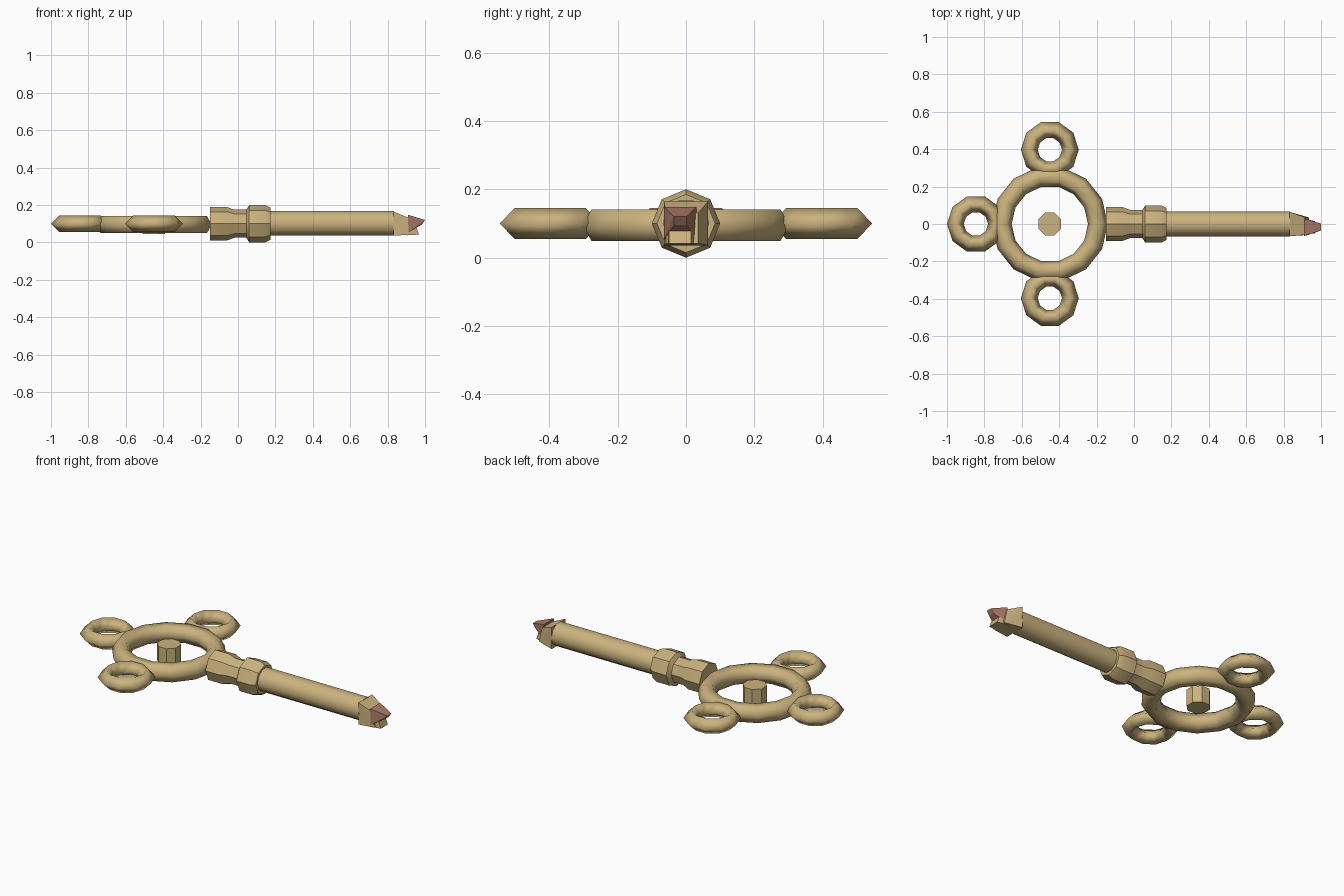
import bpy, bmesh, math
from mathutils import Vector

if "Cube" in bpy.data.objects:
    bpy.data.objects.remove(bpy.data.objects["Cube"])


def material(name, rgb):
    m = bpy.data.materials.new(name)
    m.diffuse_color = (*rgb, 1)
    m.use_nodes = True
    m.node_tree.nodes["Principled BSDF"].inputs["Base Color"].default_value = m.diffuse_color
    return m


BRASS = material("pale brass", (0.60, 0.45, 0.21))
COPPER = material("dusty copper", (0.42, 0.20, 0.14))


def finish(name, bm, mat, angle=None):
    bmesh.ops.recalc_face_normals(bm, faces=bm.faces)
    me = bpy.data.meshes.new(name)
    bm.to_mesh(me)
    bm.free()
    ob = bpy.data.objects.new(name, me)
    bpy.context.collection.objects.link(ob)
    me.materials.append(mat)
    if angle:
        bpy.ops.object.select_all(action='DESELECT')
        ob.select_set(True)
        bpy.context.view_layer.objects.active = ob
        bpy.ops.object.shade_smooth_by_angle(angle=math.radians(angle))
    return ob


def ring(name, x, y, z, major, minor, sides, section):
    """Low-poly torus lying flat."""
    bm = bmesh.new()
    rows = []
    for i in range(sides):
        a = math.tau * i / sides
        row = []
        for j in range(section):
            b = math.tau * j / section
            r = major + minor * math.cos(b)
            row.append(bm.verts.new((x + r * math.cos(a), y + r * math.sin(a),
                                     z + minor * math.sin(b))))
        rows.append(row)
    for i in range(sides):
        p, q = rows[i], rows[(i + 1) % sides]
        for j in range(section):
            k = (j + 1) % section
            bm.faces.new((p[j], q[j], q[k], p[k]))
    return finish(name, bm, BRASS, 100)


def turned(name, profile, z, sides, angle):
    """Capped turning along x from (x, radius) pairs."""
    bm = bmesh.new()
    rows = [[bm.verts.new((x, r * math.cos(math.tau * i / sides),
                           z + r * math.sin(math.tau * i / sides)))
             for i in range(sides)] for x, r in profile]
    for p, q in zip(rows, rows[1:]):
        for i in range(sides):
            k = (i + 1) % sides
            bm.faces.new((p[i], p[k], q[k], q[i]))
    bm.faces.new(rows[0])
    bm.faces.new(rows[-1])
    return finish(name, bm, BRASS, angle)


def wedge(name, ends, mat):
    """Tapered block between rectangles (x_bottom, x_top, y0, y1, z0, z1)."""
    bm = bmesh.new()
    for xb, xt, y0, y1, z0, z1 in ends:
        for p in ((xb, y0, z0), (xb, y1, z0), (xt, y1, z1), (xt, y0, z1)):
            bm.verts.new(Vector(p))
    bmesh.ops.convex_hull(bm, input=bm.verts)
    return finish(name, bm, mat)


# Bow: large ring with three small loops
ring("bow_ring", -0.45, 0, 0.095, 0.257, 0.053, 14, 6)
for label, x, y in (("left", -0.845, 0), ("back", -0.45, 0.397), ("front", -0.45, -0.397)):
    ring(label + "_loop", x, y, 0.1, 0.11, 0.045, 10, 4)

# Post in the middle of the bow
bm = bmesh.new()
bmesh.ops.create_cone(bm, cap_ends=True, segments=8, radius1=0.066, radius2=0.066, depth=0.1)
for v in bm.verts:
    x, y = v.co.x, v.co.y
    c, s = math.cos(math.pi / 8), math.sin(math.pi / 8)
    v.co = (x * c - y * s - 0.45, x * s + y * c, v.co.z + 0.095)
finish("centre_post", bm, BRASS, 30)

# Collars and shaft
turned("collars", [(-0.15, 0.09), (-0.06, 0.09), (-0.02, 0.075), (0.045, 0.075),
                   (0.06, 0.1), (0.145, 0.1), (0.175, 0.085)], 0.1, 8, 30)
turned("shaft", [(0.15, 0.068), (0.835, 0.068)], 0.102, 10, 50)

# Tapered claw, its lower lip and the copper point
wedge("tip_claw", [(0.832, 0.832, -0.065, 0.065, 0.036, 0.165),
                   (0.935, 0.915, -0.058, 0.035, 0.042, 0.13)], BRASS)
wedge("tip_lip", [(0.90, 0.90, -0.055, 0.03, 0.038, 0.085),
                  (0.968, 0.955, -0.05, 0.015, 0.042, 0.078)], BRASS)
wedge("tip_point", [(0.912, 0.908, -0.064, 0.03, 0.055, 0.148),
                    (0.982, 1.0, -0.035, 0.002, 0.095, 0.12)], COPPER)
